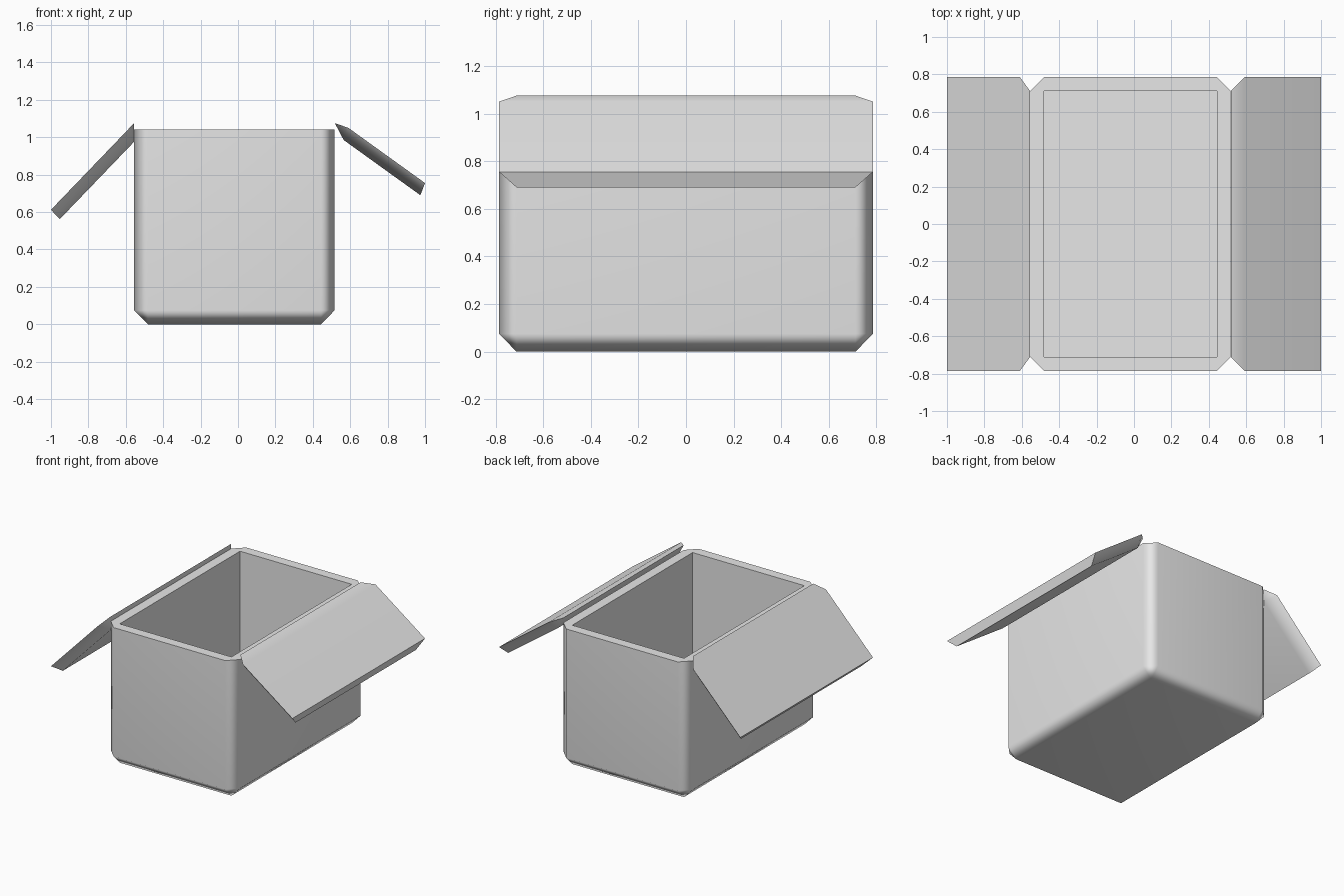
import bpy
import bmesh
import math

cube = bpy.data.objects.get("Cube")
if cube:
    bpy.data.objects.remove(cube, do_unlink=True)

grey = bpy.data.materials.new("plain grey")
grey.use_nodes = True
colour = (0.8, 0.8, 0.8, 1)
grey.diffuse_color = colour
grey.node_tree.nodes["Principled BSDF"].inputs["Base Color"].default_value = colour

HALF_Y = 0.785      # half length of the box
BEVEL = 0.073       # chamfer size and wall thickness
LEFT, RIGHT = 0.517, -0.555


def finish(bm, name):
    """Turn a bmesh into a smooth object with crisp right-angled edges."""
    bmesh.ops.remove_doubles(bm, verts=bm.verts, dist=0.0001)
    bmesh.ops.recalc_face_normals(bm, faces=bm.faces)
    mesh = bpy.data.meshes.new(name)
    bm.to_mesh(mesh)
    bm.free()
    mesh.materials.append(grey)
    obj = bpy.data.objects.new(name, mesh)
    bpy.context.collection.objects.link(obj)
    bpy.ops.object.select_all(action="DESELECT")
    obj.select_set(True)
    bpy.context.view_layer.objects.active = obj
    bpy.ops.object.shade_smooth_by_angle(angle=math.radians(50))
    weighted = obj.modifiers.new("even shading", "WEIGHTED_NORMAL")
    weighted.keep_sharp = True
    return obj


def ring(bm, inset, cut, z):
    """Rectangle with cut corners; a zero cut leaves doubles to merge."""
    cx = (LEFT + RIGHT) / 2
    hx, hy = (LEFT - RIGHT) / 2 - inset, HALF_Y - inset
    points = []
    for sx, sy in ((1, 1), (-1, 1), (-1, -1), (1, -1)):
        corner = [(sx * hx, sy * (hy - cut)), (sx * (hx - cut), sy * hy)]
        points += corner if sx * sy > 0 else corner[::-1]
    return [bm.verts.new((cx + x, y, z)) for x, y in points]


# Box body: floor, chamfer, outer wall, rim, inner wall, inner floor
bm = bmesh.new()
rings = [ring(bm, *spec) for spec in (
    (BEVEL, 0, 0), (0, BEVEL, 0.075), (0, BEVEL, 1.04),
    (BEVEL, 0, 1.04), (BEVEL, 0, 0.075))]
for low, high in zip(rings, rings[1:]):
    for i in range(8):
        j = (i + 1) % 8
        bm.faces.new((low[i], low[j], high[j], high[i]))
bm.faces.new(rings[0])
bm.faces.new(rings[-1])
finish(bm, "box_body")


def flap(name, profile):
    """Slab lofted across y; only the shoulder and outer lip are full width."""
    bm = bmesh.new()
    sides = []
    for s in (-1, 1):
        sides.append([
            bm.verts.new((x, s * (HALF_Y if i in (1, 2) else HALF_Y - BEVEL), z))
            for i, (x, z) in enumerate(profile)])
    for i in range(5):
        j = (i + 1) % 5
        bm.faces.new((sides[0][i], sides[0][j], sides[1][j], sides[1][i]))
    for hinge_top, shoulder, lip_top, lip_low, hinge_low in sides:
        bm.faces.new((hinge_top, shoulder, hinge_low))
        bm.faces.new((shoulder, lip_top, lip_low, hinge_low))
    return finish(bm, name)


# Open flaps: hinge top, shoulder, lip top, lip bottom, hinge bottom
flap("left_flap", [(0.518, 1.075), (0.59, 1.05), (1, 0.755), (0.975, 0.69), (0.565, 0.985)])
flap("right_flap", [(-0.556, 1.075), (-0.61, 1.018), (-1, 0.612), (-0.953, 0.562), (-0.556, 0.975)])
